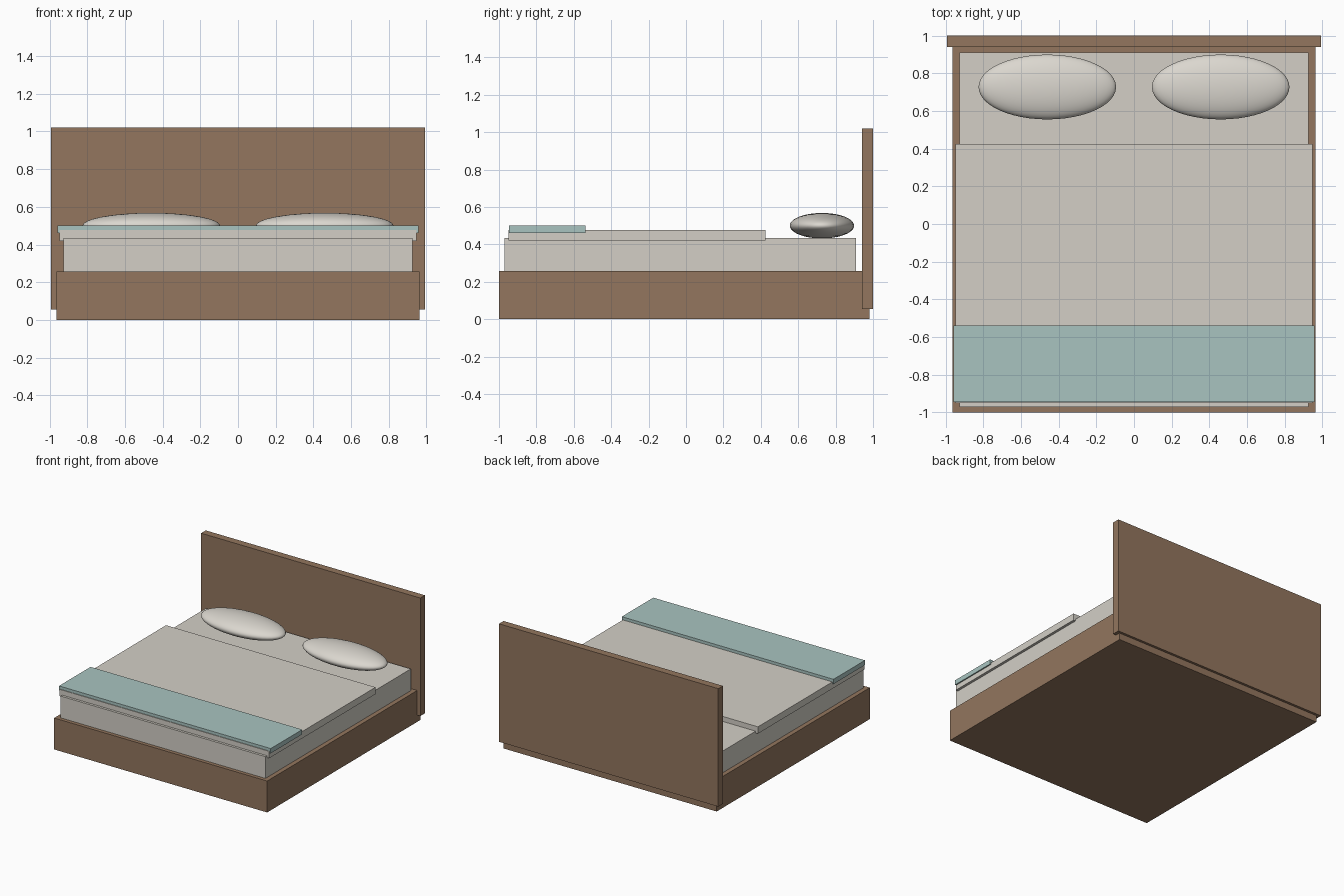
import bpy

cube = bpy.data.objects.get("Cube")
if cube:
    bpy.data.objects.remove(cube, do_unlink=True)


def srgb(*rgb):
    """8-bit sRGB to linear RGBA."""
    lin = [((c / 255 + 0.055) / 1.055) ** 2.4 for c in rgb]
    return (*lin, 1.0)


def material(name, colour):
    mat = bpy.data.materials.new(name)
    mat.use_nodes = True
    mat.diffuse_color = colour
    node = next(n for n in mat.node_tree.nodes if n.type == "BSDF_PRINCIPLED")
    node.inputs["Base Color"].default_value = colour
    return mat


def finish(name, mat):
    obj = bpy.context.object
    obj.name = obj.data.name = name
    obj.data.materials.append(mat)
    bpy.ops.object.transform_apply(location=False, rotation=False, scale=True)
    return obj


def slab(name, half_width, y, z, mat):
    """Box centred on x, spanning the given y and z ranges."""
    bpy.ops.mesh.primitive_cube_add(size=1, location=(0, sum(y) / 2, sum(z) / 2))
    bpy.context.object.scale = (2 * half_width, y[1] - y[0], z[1] - z[0])
    return finish(name, mat)


def pillow(name, x, mat):
    bpy.ops.mesh.primitive_uv_sphere_add(segments=48, ring_count=24, radius=1,
                                         location=(x, 0.727, 0.5))
    bpy.context.object.scale = (0.365, 0.172, 0.068)
    finish(name, mat)
    bpy.ops.object.shade_smooth()


wood = material("brown wood", srgb(147, 118, 94))
linen = material("warm grey linen", srgb(211, 207, 198))
cotton = material("pale pillow cotton", srgb(219, 215, 207))
teal = material("soft teal wool", srgb(169, 196, 192))

# Wooden base and headboard
slab("bed_base", 0.964, (-1, 0.98), (0, 0.257), wood)
slab("headboard", 0.992, (0.94, 1), (0.055, 1.02), wood)

# Bedding, stacked from the bottom up
slab("mattress", 0.927, (-0.97, 0.91), (0.25, 0.435), linen)
slab("duvet", 0.948, (-0.95, 0.424), (0.42, 0.476), linen)
slab("throw_blanket", 0.958, (-0.945, -0.538), (0.461, 0.5), teal)

# Pillows, one on each side
for side, sign in (("left", 1), ("right", -1)):
    pillow(f"{side}_pillow", sign * 0.46, cotton)
